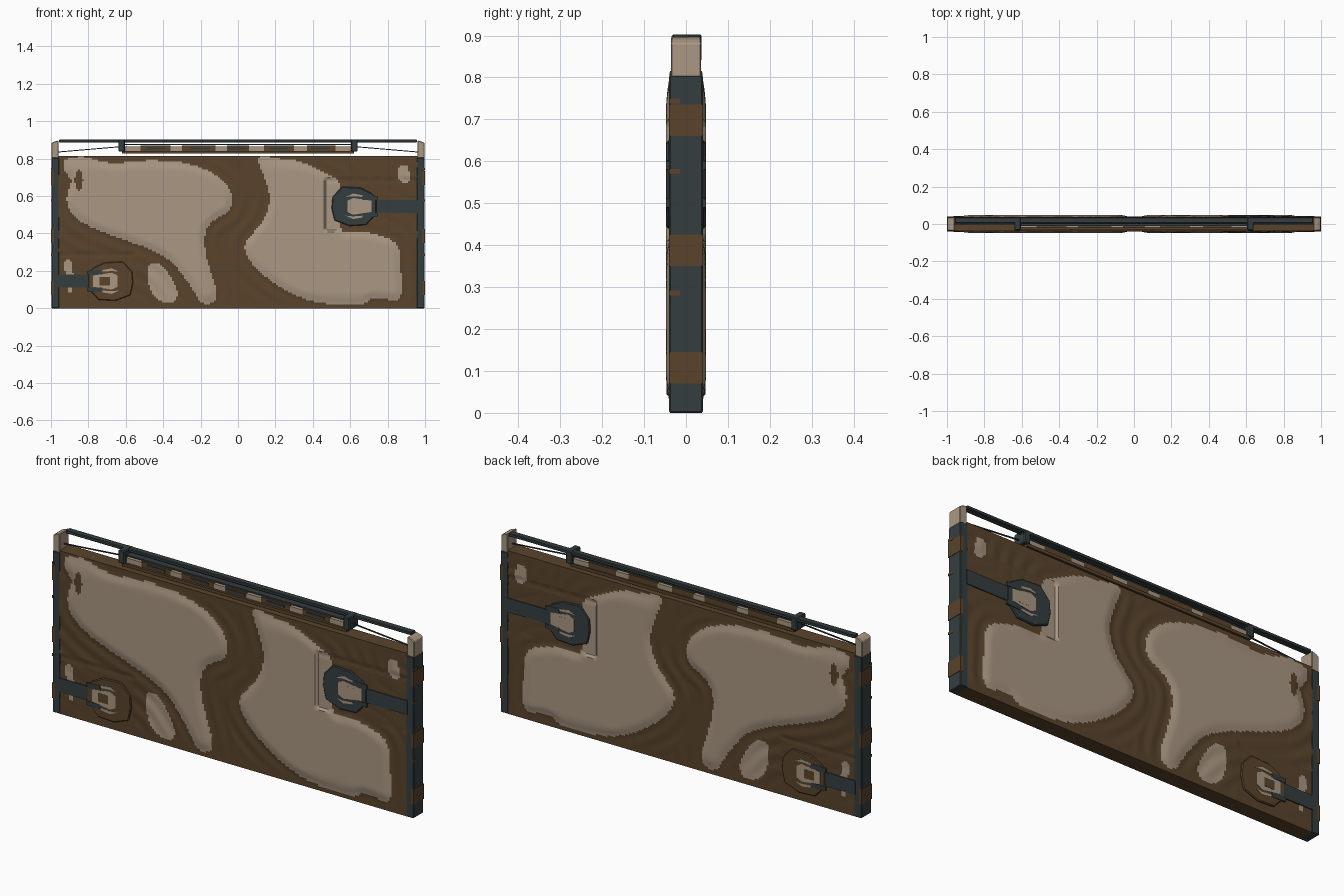
import bpy, bmesh, math
from mathutils import Vector

if "Cube" in bpy.data.objects:
    bpy.data.objects.remove(bpy.data.objects["Cube"])

def material(name, rgb):
    m = bpy.data.materials.new(name)
    m.diffuse_color = (*rgb, 1)
    m.use_nodes = True
    m.node_tree.nodes["Principled BSDF"].inputs["Base Color"].default_value = m.diffuse_color
    return m

TAN = material("tan", (0.40, 0.31, 0.225))
BROWN = material("brown", (0.100, 0.057, 0.025))
DARK = material("dark slate", (0.036, 0.048, 0.051))

def finish(name, bm, mats):
    bmesh.ops.recalc_face_normals(bm, faces=bm.faces)
    me = bpy.data.meshes.new(name)
    bm.to_mesh(me)
    bm.free()
    ob = bpy.data.objects.new(name, me)
    bpy.context.collection.objects.link(ob)
    for m in mats:
        me.materials.append(m)
    return ob

def prism(name, pts, y0, y1, mat, mirror=False, bevel=0.0):
    """Extrude an x-z outline from y0 to y1, optionally repeated on the back."""
    bm = bmesh.new()
    a = [bm.verts.new((x, y0, z)) for x, z in pts]
    b = [bm.verts.new((x, y1, z)) for x, z in pts]
    bm.faces.new(a)
    bm.faces.new(b[::-1])
    n = len(pts)
    for i in range(n):
        j = (i + 1) % n
        bm.faces.new((a[i], b[i], b[j], a[j]))
    ob = finish(name, bm, [mat])
    if bevel:
        md = ob.modifiers.new("bevel", 'BEVEL')
        md.width = bevel
        md.segments = 1
        md.limit_method = 'ANGLE'
    if mirror:
        md = ob.modifiers.new("mirror", 'MIRROR')
        md.use_axis = (False, True, False)
    return ob

def box(name, x0, x1, y0, y1, z0, z1, mat, **kw):
    return prism(name, [(x0, z0), (x1, z0), (x1, z1), (x0, z1)], y0, y1, mat, **kw)

def smooth_loop(p, n=3):
    """Closed Catmull-Rom curve through a few points."""
    out = []
    for i in range(len(p)):
        a, b, c, d = (Vector(p[(i + k) % len(p)]) for k in (-1, 0, 1, 2))
        for k in range(n):
            t = k / n
            out.append(0.5 * (2*b + (c-a)*t + (2*a-5*b+4*c-d)*t*t + (3*b-a-3*c+d)*t**3))
    return [(v.x, v.y) for v in out]

def signed_dist(x, z, poly):
    """Distance to outline, positive inside."""
    best, inside = 1e9, False
    x1, z1 = poly[-1]
    for x2, z2 in poly:
        dx, dz = x2 - x1, z2 - z1
        t = ((x-x1)*dx + (z-z1)*dz) / (dx*dx + dz*dz + 1e-12)
        t = 0 if t < 0 else 1 if t > 1 else t
        ex, ez = x - x1 - t*dx, z - z1 - t*dz
        best = min(best, ex*ex + ez*ez)
        if (z1 > z) != (z2 > z) and x < x1 + (z-z1)*dx/dz:
            inside = not inside
        x1, z1 = x2, z2
    return math.sqrt(best) * (1 if inside else -1)

# Painted, padded patches of the panel
left_patch = smooth_loop([(-.92, .795), (-.82, .81), (-.68, .775), (-.48, .79), (-.28, .775), (-.14, .725),
    (-.06, .66), (-.03, .59), (-.05, .52), (-.13, .47), (-.175, .40), (-.17, .28), (-.115, .09), (-.14, .03),
    (-.2, .035), (-.26, .13), (-.36, .25), (-.48, .32), (-.65, .38), (-.80, .44), (-.89, .51), (-.915, .59),
    (-.89, .68), (-.93, .74)])
right_patch = smooth_loop([(.11, .81), (.22, .80), (.33, .785), (.46, .725), (.54, .67), (.54, .52), (.56, .41),
    (.66, .41), (.80, .375), (.86, .32), (.87, .2), (.865, .05), (.73, .055), (.65, .02), (.48, .025), (.33, .06),
    (.17, .15), (.06, .26), (.04, .35), (.13, .46), (.17, .58), (.14, .70)])
small_patches = [smooth_loop(p, 2) for p in (
    [(-.48, .23), (-.42, .24), (-.35, .15), (-.32, .07), (-.36, .03), (-.44, .055), (-.48, .14)],
    [(-.925, .26), (-.89, .25), (-.88, .12), (-.90, .08), (-.92, .15)],
    [(.86, .75), (.90, .765), (.92, .70), (.90, .665), (.855, .69)])]

def step(t):
    t = max(0, min(1, t))
    return t*t*(3 - 2*t)

def surface(x, z):
    """Returns colour field (positive = tan) and half thickness."""
    big = max(signed_dist(x, z, left_patch), signed_dist(x, z, right_patch))
    d = max([big] + [signed_dist(x, z, p) for p in small_patches])
    edge = step(min(z, 0.815 - z) / 0.09)
    h = 0.038 + 0.0095*step((big + 0.015) / 0.055)*(0.3 + 0.7*edge)
    if big < 0:
        h += 0.0018*math.sin(big*85)*edge*step(-big/0.03)
    # recesses around the two buckles
    if (x > .46 and .41 < z < .685) or (x < -.55 and z < .285):
        h = min(h, 0.0375)
    # seams running from the recesses
    if (x > .46 and abs(z - .685) < .008) or (x < -.55 and abs(z - .285) < .008):
        h = 0.035
    # small brown hole in the left patch
    d = min(d, (math.hypot((x + .85)/.022, (z - .685)/.055) - 1)*.02)
    return d, h

# Main padded panel
NX, NZ, W, H = 180, 78, 0.962, 0.815
bm = bmesh.new()
field = {}
grid = {1: {}, -1: {}}
for i in range(NX + 1):
    for k in range(NZ + 1):
        x, z = -W + 2*W*i/NX, H*k/NZ
        field[i, k], h = surface(x, z)
        for s in grid:
            grid[s][i, k] = bm.verts.new((x, s*h, z))
for s, g in grid.items():
    for i in range(NX):
        for k in range(NZ):
            q = [(i, k), (i+1, k), (i+1, k+1), (i, k+1)]
            f = bm.faces.new([g[c] for c in q])
            f.material_index = 1 if sum(field[c] for c in q) > 0 else 0
rim = [(i, 0) for i in range(NX)] + [(NX, k) for k in range(NZ)]
rim += [(i, NZ) for i in range(NX, 0, -1)] + [(0, k) for k in range(NZ, 0, -1)]
for a, b in zip(rim, rim[1:] + rim[:1]):
    bm.faces.new([grid[1][a], grid[1][b], grid[-1][b], grid[-1][a]])
panel = finish("padded_panel", bm, [BROWN, TAN])
bpy.context.view_layer.objects.active = panel
panel.select_set(True)
bpy.ops.object.shade_smooth_by_angle(angle=math.radians(40))

# End posts with slanted caps, wrap bands and small tabs
for s, side in ((-1, "left"), (1, "right")):
    def sx(a, b):
        return tuple(sorted((s*a, s*b)))
    box(side + "_post", *sx(.957, .998), -.04, .04, 0, .805, DARK, bevel=.003)
    prism(side + "_post_cap", [(s*.96, .80), (s*.998, .80), (s*.998, .882), (s*.985, .89), (s*.96, .897)],
          -.036, .036, TAN, bevel=.003)
    for z in (.07, .35, .66):
        box(side + "_post_band", *sx(.984, 1), -.041, .041, z, z + .075, BROWN)
    for z in (.28, .57, .738):
        box(side + "_post_tab", *sx(.99, .9995), -.041, -.014, z, z + .012, BROWN)

# Straps and buckles, on both faces
def buckle(name, cx, cz, s, body):
    def P(pts):
        return [(cx + s*x, cz + z) for x, z in pts]
    prism(name + "_strap", [(cx + s*.10, cz - .035), (s*.965, cz - .035), (s*.965, cz + .035), (cx + s*.10, cz + .035)],
          -.0425, -.034, DARK, mirror=True)
    prism(name + "_body", P([(-.11, .05), (-.06, .105), (.04, .10), (.10, .07), (.125, .04), (.125, -.04),
          (.07, -.10), (-.02, -.105), (-.10, -.075), (-.115, -.01)]), -.046, -.034, body, mirror=True, bevel=.004)
    prism(name + "_frame", P([(-.03, .03), (.0, .045), (.10, .03), (.10, -.03), (.0, -.045), (-.03, -.03)]),
          -.0475, -.04, TAN, mirror=True)
    prism(name + "_slot", P([(.01, .022), (.065, .022), (.065, -.022), (.01, -.022)]), -.0482, -.042,
          BROWN if body is BROWN else TAN, mirror=True)
    for t in (-1, 1):
        prism(name + "_prong", P([(-.04, t*.05), (.0, t*.068), (.05, t*.06), (.05, t*.05), (.0, t*.054)]),
              -.0475, -.04, TAN, mirror=True)
        prism(name + "_grip", P([(.05, t*.035), (.13, t*.035), (.13, t*.055), (.06, t*.06)]),
              -.048, -.04, DARK, mirror=True)

buckle("upper_buckle", .615, .545, 1, DARK)
buckle("lower_buckle", -.675, .145, -1, BROWN)

# Top rail with two brackets
box("top_rail", -.957, .957, .004, .036, .886, .902, DARK, bevel=.003)
for s in (-1, 1):
    box("rail_bracket", s*.622 - .017, s*.622 + .017, -.034, .037, .838, .903, DARK, bevel=.004)
    # thin tie from bracket to post
    prism("tie_cord", [(s*.62, .862), (s*.62, .867), (s*.96, .838), (s*.96, .833)], -.004, .002, DARK)

# Rolled netting under the rail, in patches of colour
box("roll_base", -.62, .62, -.03, .032, .827, .842, BROWN)
prism_pts = [-.61, -.52, -.36, -.30, -.12, -.06, .06, .14, .30, .37, .52, .61]
for n, (a, b) in enumerate(zip(prism_pts, prism_pts[1:])):
    box("net_roll", a, b, -.018, .026, .842, .866 + .004*(n % 2), TAN if n % 2 == 0 else BROWN)
for a in (-.44, -.2, .0, .22, .44):
    box("net_leaf", a - .05, a + .05, -.022, -.012, .85, .862, DARK)
box("net_cord", -.62, .62, -.012, .02, .872, .879, DARK)
